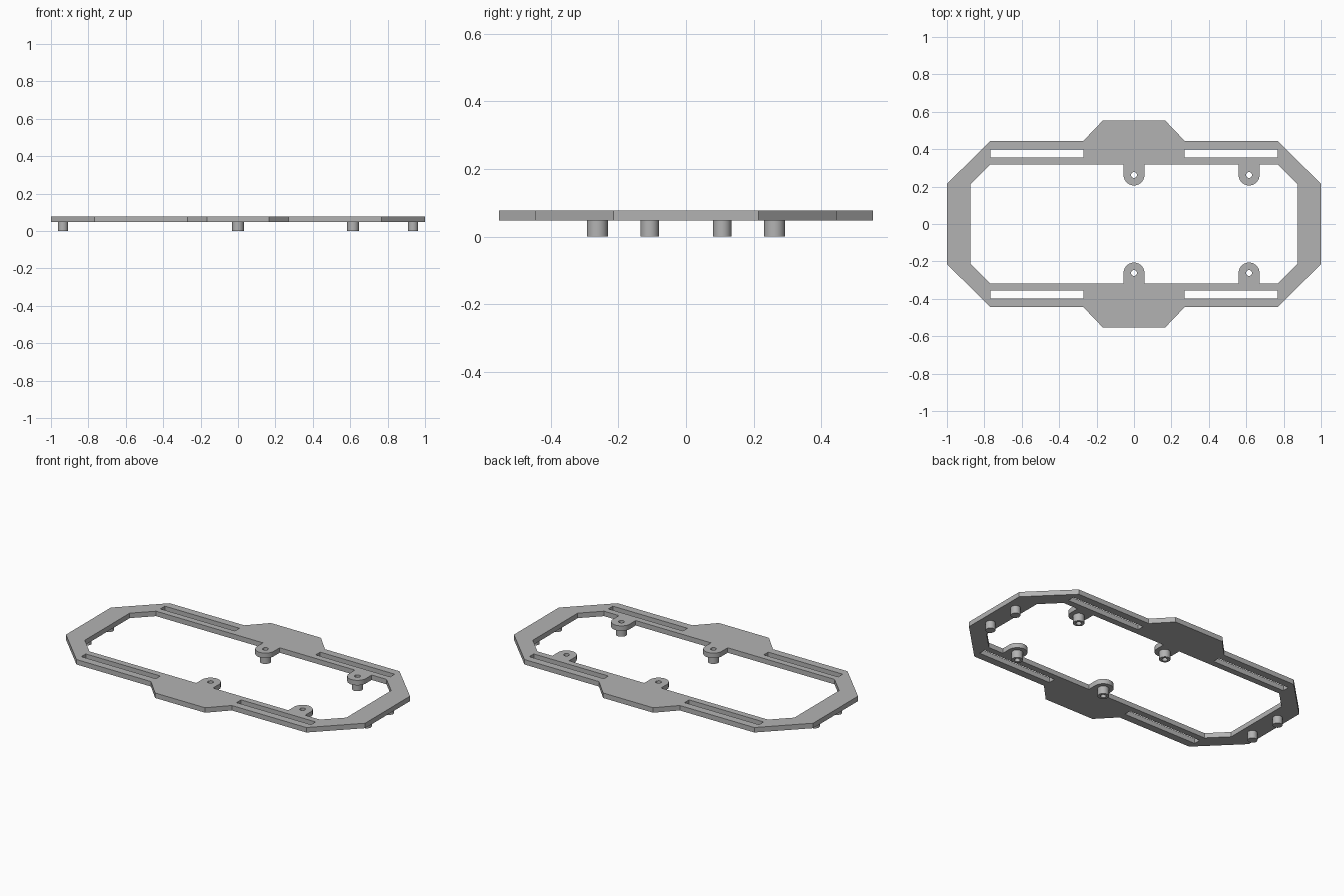
import bpy
import bmesh
from math import sin, cos, pi, radians

cube = bpy.data.objects.get("Cube")
if cube:
    bpy.data.objects.remove(cube, do_unlink=True)

# Heights and shared sizes
PLATE_BOTTOM, PLATE_TOP = 0.047, 0.077
TAB_X, TAB_Y, TAB_R = (0, 0.615), 0.262, 0.056
BORE_R, POST_R, PEG_R = 0.016, 0.031, 0.027
INNER_Y = 0.318

grey = bpy.data.materials.new("plain grey")
grey.use_nodes = True
colour = (0.45, 0.45, 0.45, 1)
grey.diffuse_color = colour
grey.node_tree.nodes["Principled BSDF"].inputs["Base Color"].default_value = colour


def arc(x, y, r, start=0, end=2 * pi, steps=32, closed=True):
    """Points along an arc; a full circle leaves out the repeated end."""
    count = steps if closed else steps + 1
    return [(x + r * cos(start + (end - start) * i / steps),
             y + r * sin(start + (end - start) * i / steps)) for i in range(count)]


def extrude_loops(name, loops, z0, z1):
    """Fill closed loops (inner ones become holes) and extrude from z0 to z1."""
    curve = bpy.data.curves.new(name, 'CURVE')
    curve.dimensions = '2D'
    curve.fill_mode = 'BOTH'
    curve.extrude = (z1 - z0) / 2
    for loop in loops:
        spline = curve.splines.new('POLY')
        spline.points.add(len(loop) - 1)
        for point, (x, y) in zip(spline.points, loop):
            point.co = (x, y, 0, 1)
        spline.use_cyclic_u = True
    temp = bpy.data.objects.new("profile", curve)
    bpy.context.collection.objects.link(temp)
    bpy.context.view_layer.update()
    graph = bpy.context.evaluated_depsgraph_get()
    mesh = bpy.data.meshes.new_from_object(temp.evaluated_get(graph))
    bpy.data.objects.remove(temp, do_unlink=True)
    bpy.data.curves.remove(curve)

    bm = bmesh.new()
    bm.from_mesh(mesh)
    bmesh.ops.remove_doubles(bm, verts=bm.verts, dist=0.0001)
    bmesh.ops.translate(bm, verts=bm.verts, vec=(0, 0, (z0 + z1) / 2))
    bmesh.ops.recalc_face_normals(bm, faces=bm.faces)
    bm.to_mesh(mesh)
    bm.free()
    mesh.name = name
    mesh.materials.clear()
    mesh.materials.append(grey)
    obj = bpy.data.objects.new(name, mesh)
    bpy.context.collection.objects.link(obj)
    bpy.ops.object.select_all(action='DESELECT')
    obj.select_set(True)
    bpy.context.view_layer.objects.active = obj
    bpy.ops.object.shade_smooth_by_angle(angle=radians(30))
    return obj


def with_mirror(half):
    """Close a back half, listed from +x to -x, with its front mirror image."""
    return half + [(x, -y) for x, y in reversed(half)]


# Outer outline: chamfered ends and a wider middle
quarter = [(1, 0.214), (0.768, 0.445), (0.27, 0.445), (0.167, 0.553)]
outer = with_mirror(quarter + [(-x, y) for x, y in reversed(quarter)])

# Inner outline, with the rounded mounting tabs reaching inward
inner_half = [(0.874, 0.214), (0.77, INNER_Y)]
for x in reversed(TAB_X):
    inner_half.append((x + TAB_R, INNER_Y))
    inner_half += arc(x, TAB_Y, TAB_R, 0, -pi, 20, closed=False)
    inner_half.append((x - TAB_R, INNER_Y))
inner_half += [(-0.77, INNER_Y), (-0.874, 0.214)]
loops = [outer, with_mirror(inner_half)]

# Long slots and tab bores
for side in (1, -1):
    for end in (1, -1):
        loops.append([(end * x, side * y) for x, y in
                      ((0.27, 0.356), (0.768, 0.356), (0.768, 0.399), (0.27, 0.399))])
    for x in TAB_X:
        loops.append(arc(x, side * TAB_Y, BORE_R))
extrude_loops("frame_plate", loops, PLATE_BOTTOM, PLATE_TOP)

# Hollow posts under the tabs, solid pegs under the ends
for side, side_name in ((1, "back"), (-1, "front")):
    for x, place in zip(TAB_X, ("middle", "left")):
        y = side * TAB_Y
        extrude_loops(f"{side_name}_{place}_post",
                      [arc(x, y, POST_R), arc(x, y, BORE_R)], 0, PLATE_BOTTOM)
    for end, end_name in ((1, "left"), (-1, "right")):
        extrude_loops(f"{side_name}_{end_name}_peg",
                      [arc(end * 0.936, side * 0.107, PEG_R)], 0, PLATE_BOTTOM)
